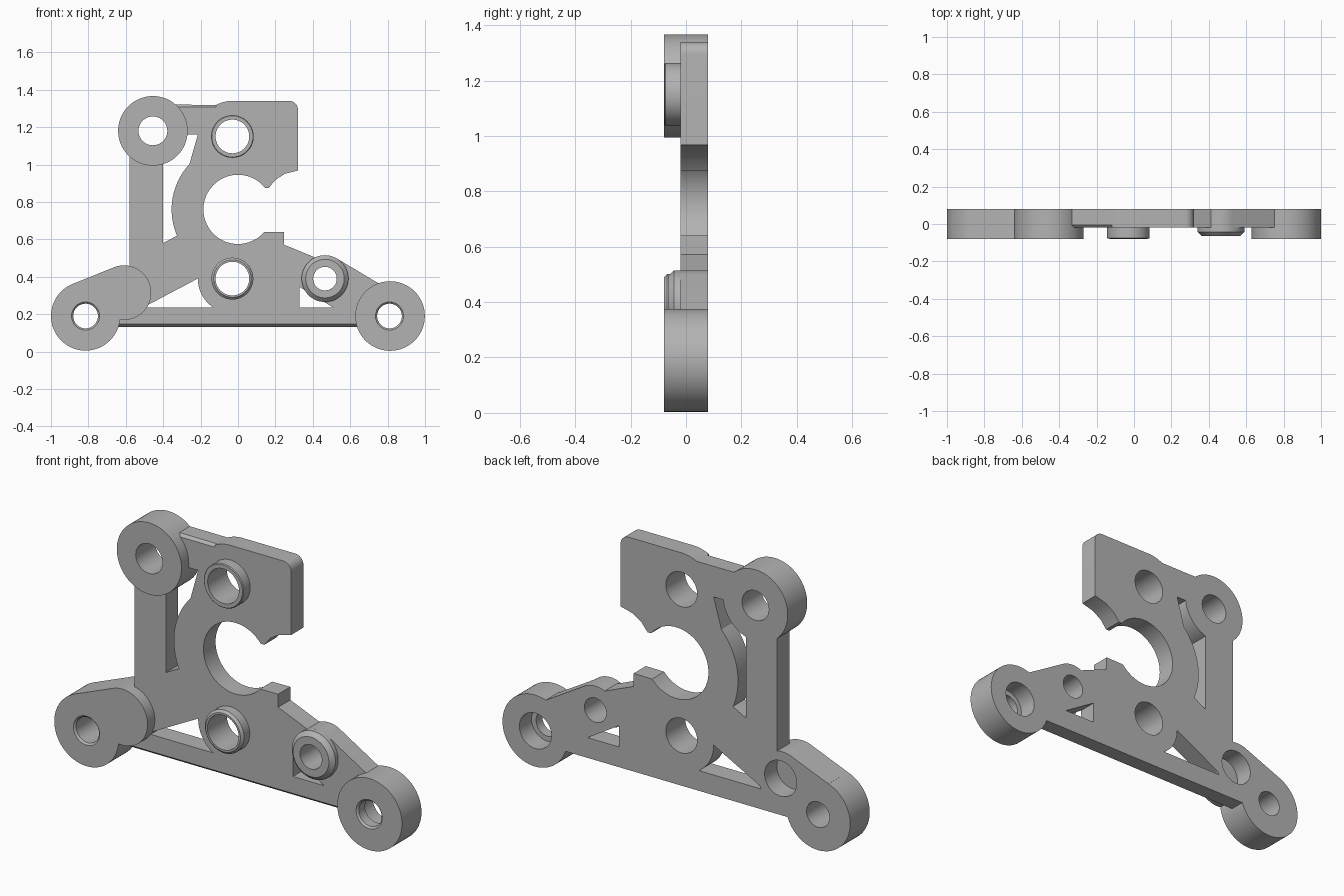
import bpy, bmesh, math

if "Cube" in bpy.data.objects:
    bpy.data.objects.remove(bpy.data.objects["Cube"], do_unlink=True)

grey = bpy.data.materials.new("bracket grey")
grey.use_nodes = True
colour = (0.45, 0.45, 0.45, 1)
grey.diffuse_color = colour
grey.node_tree.nodes["Principled BSDF"].inputs["Base Color"].default_value = colour

FRONT, FACE, BACK = -0.08, -0.02, 0.08


def arc(cx, cz, r, a0, a1, n=16):
    steps = [math.radians(a0 + (a1 - a0) * i / n) for i in range(n + 1)]
    return [(cx + r * math.cos(a), cz + r * math.sin(a)) for a in steps]


def circle(cx, cz, r, n=64):
    return arc(cx, cz, r, 0, 360, n)[:-1]


def loft(name, *rings):
    """Solid through rings of (outline in x/z, depth y)."""
    bm = bmesh.new()
    loops = [[bm.verts.new((x, y, z)) for x, z in pts] for pts, y in rings]
    for a, b in zip(loops, loops[1:]):
        for i in range(len(a)):
            j = (i + 1) % len(a)
            bm.faces.new((a[i], a[j], b[j], b[i]))
    bm.faces.new(loops[0])
    bm.faces.new(loops[-1])
    bmesh.ops.recalc_face_normals(bm, faces=bm.faces)
    mesh = bpy.data.meshes.new(name)
    bm.to_mesh(mesh)
    bm.free()
    mesh.materials.append(grey)
    ob = bpy.data.objects.new(name, mesh)
    bpy.context.collection.objects.link(ob)
    return ob


def prism(name, pts, y0, y1):
    return loft(name, (pts, y0), (pts, y1))


def combine(target, tool, operation):
    mod = target.modifiers.new("join", 'BOOLEAN')
    mod.operation, mod.solver, mod.object = operation, 'EXACT', tool
    bpy.context.view_layer.objects.active = target
    bpy.ops.object.modifier_apply(modifier=mod.name)
    bpy.data.objects.remove(tool, do_unlink=True)


def drill(target, cx, cz, r, y0=-0.2, y1=0.2):
    combine(target, prism("drill", circle(cx, cz, r), y0, y1), 'DIFFERENCE')


def box(x0, x1, z0, z1):
    return [(x0, z0), (x1, z0), (x1, z1), (x0, z1)]


# Main plate with its open round seat and clamp jaws
outline = [(-0.66, 0.13), (0.7, 0.13), (0.81, 0.19), (0.81, 0.33)]
outline += arc(0.465, 0.39, 0.125, 59, 115, 10)
outline += [(0.245, 0.572), (0.245, 0.64)]
outline += arc(0, 0.76, 0.185, -41, -318, 56)
outline += [(0.145, 0.875), (0.165, 0.875), (0.2, 0.918), (0.25, 0.95), (0.32, 0.968)]
outline += arc(0.275, 1.295, 0.045, 0, 90, 10)
outline += arc(-0.03, 1.15, 0.19, 90, 117, 8)
outline += [(-0.45, 1.32), (-0.58, 1.18), (-0.58, 0.3), (-0.7, 0.25)]
body = prism("bracket_body", outline, FACE, BACK)

# Windows between the struts
upper_window = [(-0.4, 1.16), (-0.4, 0.58), (-0.325, 0.62)]
upper_window += arc(0, 0.76, 0.355, 202, 137, 20) + [(-0.215, 1.16)]
lower_window = [(-0.49, 0.235), (-0.49, 0.245), (-0.215, 0.39)]
lower_window += arc(-0.03, 0.39, 0.185, 184, 237, 14)
right_window = [(0.33, 0.235), (0.51, 0.235), (0.33, 0.345)]
for pts in (upper_window, lower_window, right_window):
    combine(body, prism("window", pts, -0.2, 0.2), 'DIFFERENCE')

# Chamfers on the front edges of the bottom and top bars
combine(body, loft("chamfer", (box(-0.7, 0.75, 0.1, 0.151), -0.025),
                   (box(-0.7, 0.75, 0.1, 0.1299), 0)), 'DIFFERENCE')
combine(body, loft("chamfer", (box(-0.5, -0.117, 1.302, 1.4), -0.025),
                   (box(-0.5, -0.117, 1.3201, 1.4), -0.005)), 'DIFFERENCE')

# Full depth mounting bosses, the left one with a short arm
left_arm = arc(-0.815, 0.19, 0.185, 109, 360, 44) + [(-0.64, 0.24)]
combine(body, prism("left_arm", left_arm, FRONT, BACK), 'UNION')
arm_end = [(-0.875, 0.365), (-0.815, 0.19), (-0.66, 0.19)]
arm_end += arc(-0.61, 0.315, 0.146, 255, 467, 40)
combine(body, prism("arm_end", arm_end, FRONT, BACK), 'UNION')
for x, z in ((0.813, 0.19), (-0.455, 1.18)):
    combine(body, prism("boss", circle(x, z, 0.186), FRONT, BACK), 'UNION')

# Bolt holes, back recesses and hole chamfers
for x, z, r in ((-0.455, 1.18, 0.077), (-0.815, 0.19, 0.066), (0.81, 0.19, 0.066),
                (-0.03, 1.15, 0.09), (-0.03, 0.39, 0.09), (0.465, 0.39, 0.063)):
    drill(body, x, z, r)
for x, z in ((-0.6, 0.32), (0.81, 0.19)):
    drill(body, x, z, 0.092, -0.02, 0.2)
for x in (-0.815, 0.81):
    combine(body, loft("countersink", (circle(x, 0.19, 0.08), FRONT - 0.005),
                       (circle(x, 0.19, 0.06), FRONT + 0.015)), 'DIFFERENCE')

# Raised collars around the three plate holes
parts = [body]
for name, x, z, r, hole, front, bevel in (
        ("upper_collar", -0.03, 1.15, 0.114, 0.09, -0.078, 0.004),
        ("lower_collar", -0.03, 0.39, 0.112, 0.09, -0.08, 0.012),
        ("right_collar", 0.465, 0.39, 0.125, 0.063, -0.065, 0.022)):
    collar = loft(name, (circle(x, z, r - bevel), front),
                  (circle(x, z, r), front + bevel), (circle(x, z, r), FACE))
    drill(collar, x, z, hole)
    parts.append(collar)

# Smooth the round walls, keep the edges sharp
bpy.ops.object.select_all(action='DESELECT')
for ob in parts:
    ob.select_set(True)
bpy.context.view_layer.objects.active = body
bpy.ops.object.shade_smooth_by_angle(angle=math.radians(25))
